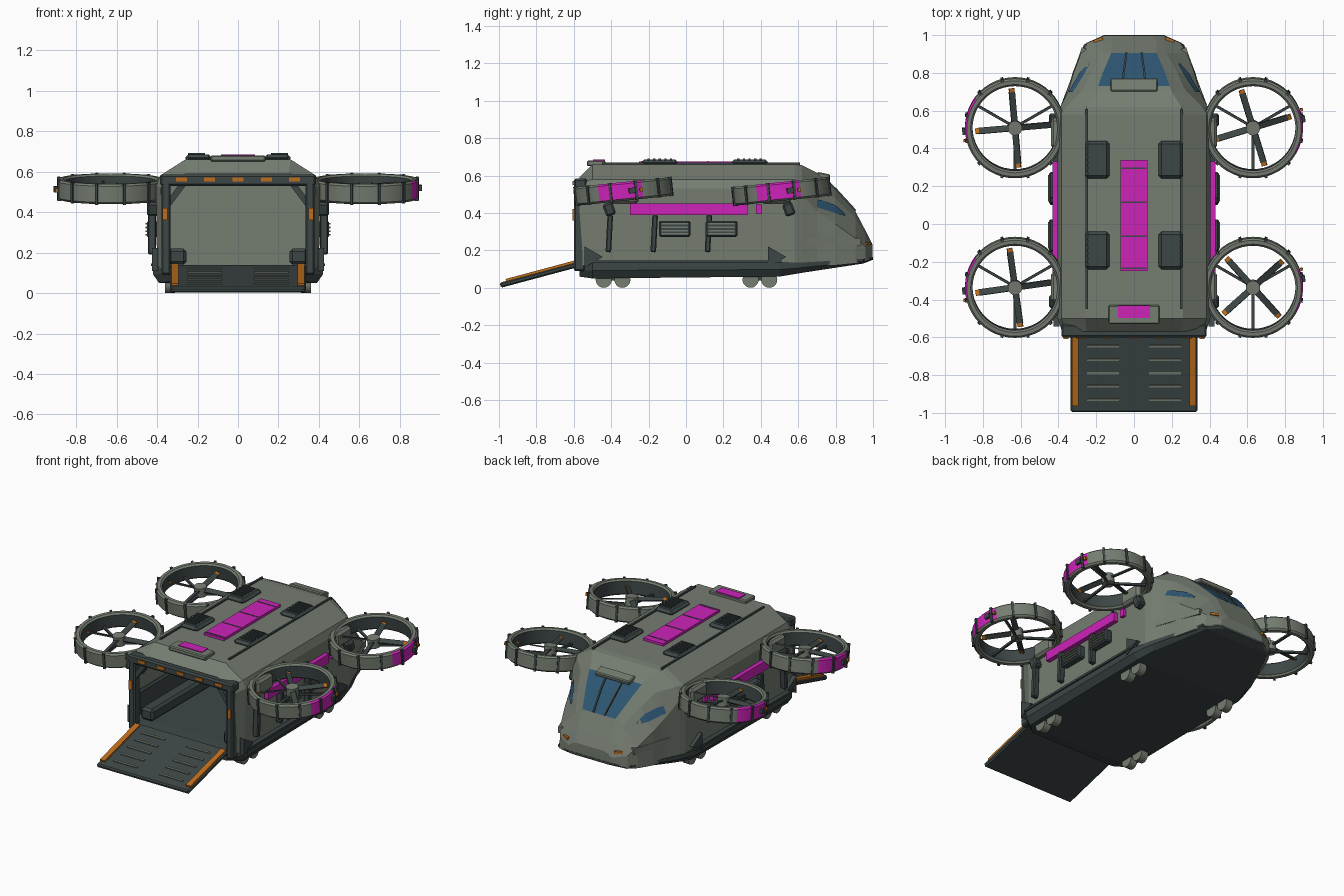
import bpy, bmesh, math
from math import radians, sin, cos, pi
from mathutils import Matrix, Vector, Euler

cube = bpy.data.objects.get("Cube")
if cube:
    bpy.data.objects.remove(cube)

# Colours
HULL, DARK, PINK, ORANGE, GLASS = range(5)
mats = []
for name, rgb in (("hull_grey", (117, 125, 113)), ("dark_slate", (61, 70, 70)), ("magenta", (205, 35, 185)),
                  ("orange", (190, 110, 28)), ("blue_glass", (46, 86, 115))):
    lin = [((c / 255 + 0.055) / 1.055) ** 2.4 for c in rgb] + [1]
    m = bpy.data.materials.new(name)
    m.use_nodes = True
    m.diffuse_color = lin
    m.node_tree.nodes["Principled BSDF"].inputs["Base Color"].default_value = lin
    mats.append(m)


def paint(verts, mat):
    for f in {f for v in verts for f in v.link_faces}:
        f.material_index = mat


def box(bm, mat, loc, size, rot=(0, 0, 0), bevel=0, base=Matrix()):
    mx = base @ Matrix.LocRotScale(Vector(loc), Euler([radians(a) for a in rot]), Vector(size))
    vs = bmesh.ops.create_cube(bm, size=1, matrix=mx)["verts"]
    paint(vs, mat)
    if bevel:
        edges = list({e for v in vs for e in v.link_edges})
        bmesh.ops.bevel(bm, geom=edges, offset=bevel, segments=1, affect='EDGES', material=mat)


def beam(bm, mat, p, q, w, h, base=Matrix()):
    p, q = Vector(p), Vector(q)
    rot = (q - p).to_track_quat('Y', 'Z')
    mx = base @ Matrix.LocRotScale((p + q) / 2, rot, Vector((w, (q - p).length, h)))
    paint(bmesh.ops.create_cube(bm, size=1, matrix=mx)["verts"], mat)


def drum(bm, mat, loc, r, depth, rot=(0, 0, 0), base=Matrix(), seg=20):
    mx = base @ Matrix.LocRotScale(Vector(loc), Euler([radians(a) for a in rot]), None)
    paint(bmesh.ops.create_cone(bm, cap_ends=True, segments=seg, radius1=r, radius2=r,
                                depth=depth, matrix=mx)["verts"], mat)


def loft(bm, stations, rule, caps=(True, True)):
    """Skin mirrored half sections (y, [(x, z), ...]); rule(y, strip) picks the colour."""
    rings = []
    for y, half in stations:
        pts = half + [(-x, z) for x, z in reversed(half)]
        rings.append([bm.verts.new((x, y, z)) for x, z in pts])
    n = len(rings[0])
    for i in range(len(rings) - 1):
        y = (stations[i][0] + stations[i + 1][0]) / 2
        for k in range(n):
            a, b = rings[i], rings[i + 1]
            f = bm.faces.new((a[k], a[(k + 1) % n], b[(k + 1) % n], b[k]))
            f.material_index = rule(y, k)
    for cap, ring in zip(caps, (rings[0], rings[-1])):
        if cap:
            bm.faces.new(ring).material_index = rule(stations[0][0], 0)


def finish(name, bm, mirror=False, smooth=False):
    bmesh.ops.recalc_face_normals(bm, faces=bm.faces)
    me = bpy.data.meshes.new(name)
    bm.to_mesh(me)
    bm.free()
    for m in mats:
        me.materials.append(m)
    if smooth:
        me.shade_smooth()
        me.set_sharp_from_angle(angle=radians(32))
    ob = bpy.data.objects.new(name, me)
    bpy.context.scene.collection.objects.link(ob)
    if mirror:
        ob.modifiers.new("Mirror", 'MIRROR')
    return ob


# Hull shell, open at the loading end, with the windshield in its roof strip
hull = [(-.57, [(.37, .12), (.38, .52), (.36, .56), (.25, .59)]),
        (-.50, [(.40, .12), (.405, .53), (.385, .58), (.26, .66)]),
        (.58, [(.40, .12), (.405, .53), (.385, .58), (.26, .66)]),
        (.62, [(.385, .12), (.39, .50), (.36, .575), (.25, .655)]),
        (.70, [(.355, .12), (.35, .41), (.28, .55), (.20, .615)]),
        (.73, [(.345, .12), (.34, .39), (.26, .53), (.19, .59)]),
        (.80, [(.325, .12), (.32, .34), (.23, .475), (.165, .525)]),
        (.905, [(.285, .13), (.28, .265), (.17, .375), (.12, .41)]),
        (.96, [(.25, .14), (.245, .22), (.16, .28), (.12, .305)]),
        (.998, [(.16, .155), (.155, .20), (.13, .22), (.10, .23)])]
bm = bmesh.new()
loft(bm, hull, lambda y, k: GLASS if k == 3 and .73 < y < .905 else HULL, (False, True))
finish("hull_shell", bm)

# Keel under the whole craft
bm = bmesh.new()
keel = [(-.57, .34, .06, .13), (-.50, .42, .05, .135), (.50, .42, .06, .135), (.62, .39, .08, .135),
        (.95, .265, .13, .155), (1, .16, .15, .165)]
loft(bm, [(y, [(w - .03, lo), (w, (lo + hi) / 2), (w, hi)]) for y, w, lo, hi in keel], lambda y, k: DARK)
finish("keel", bm)

# Cabin interior
bm = bmesh.new()
inner = [(x * .99, z) for x, z in hull[1][1]]
loft(bm, [(.50, inner), (.52, inner)], lambda y, k: HULL)
finish("bulkhead", bm)
bm = bmesh.new()
box(bm, DARK, (.30, -.05, .18), (.09, .95, .08), bevel=.015)
box(bm, DARK, (.365, -.05, .24), (.03, .95, .16), bevel=.01)
finish("bench", bm, mirror=True)

# Loading doorway frame
bm = bmesh.new()
box(bm, DARK, (0, -.565, .557), (.77, .07, .055), bevel=.01)
for s in (1, -1):
    box(bm, DARK, (s * .355, -.57, .32), (.045, .06, .46), bevel=.008)
    box(bm, ORANGE, (s * .36, -.602, .39), (.025, .012, .06))
    beam(bm, DARK, (s * .345, -.57, .44), (s * .27, -.57, .54), .04, .03)
for i in range(-2, 3):
    box(bm, ORANGE, (i * .14, -.602, .56), (.055, .01, .02))
finish("doorway_frame", bm)

# Ramp, built flat with its hinge at the origin and then tilted
bm = bmesh.new()
tilt = Matrix.Translation((0, -.575, .14)) @ Matrix.Rotation(radians(15), 4, 'X')
box(bm, DARK, (0, -.218, -.014), (.67, .437, .028), bevel=.008, base=tilt)
for s in (1, -1):
    box(bm, ORANGE, (s * .312, -.21, .003), (.035, .38, .016), base=tilt)
    for i in range(5):
        box(bm, HULL, (s * .165, -.075 - i * .073, .001), (.17, .012, .01), base=tilt)
finish("loading_ramp", bm)

# Roof fittings
bm = bmesh.new()
box(bm, PINK, (0, .045, .668), (.145, .59, .016))
for y in (.295, .115, -.065, -.235):
    box(bm, DARK, (0, y, .674), (.13, .008, .008))
finish("roof_stripe", bm)
bm = bmesh.new()
box(bm, HULL, (0, -.48, .665), (.27, .10, .03), bevel=.006)
box(bm, PINK, (0, -.465, .681), (.17, .065, .008))
finish("roof_hatch", bm)
bm = bmesh.new()
for y in (.34, -.14):
    box(bm, DARK, (.195, y, .667), (.13, .20, .036), bevel=.016)
    for i in range(5):
        box(bm, DARK, (.205, y - .06 + i * .03, .686), (.085, .012, .012))
finish("roof_vent", bm, mirror=True)
bm = bmesh.new()
box(bm, DARK, (.25, .08, .662), (.012, 1.06, .014))
finish("roof_rail", bm, mirror=True)

# Cockpit details
bm = bmesh.new()
box(bm, HULL, (0, .735, .598), (.25, .07, .03), rot=(-12, 0, 0), bevel=.006)
finish("windshield_brow", bm)
bm = bmesh.new()
for a, b in (((.06, .73, .592), (.055, .80, .527)), ((.055, .80, .527), (.04, .905, .412))):
    beam(bm, DARK, a, b, .01, .012)
finish("windshield_bar", bm, mirror=True)


def shoulder(y, t):
    """Point just outside the sloping shoulder strip of the nose."""
    for (y0, a), (y1, b) in zip(hull, hull[1:]):
        if y0 <= y <= y1:
            u = (y - y0) / (y1 - y0)
            lo, hi = (Vector(a[k]).lerp(Vector(b[k]), u) for k in (1, 2))
            p = lo.lerp(hi, t)
            return (p.x + .005, y, p.y + .004)


bm = bmesh.new()
low = [bm.verts.new(shoulder(y, t)) for y, t in ((.70, .12), (.73, .2), (.80, .4), (.85, .62))]
top = [bm.verts.new(shoulder(y, t)) for y, t in ((.70, .42), (.73, .52), (.80, .72), (.85, .72))]
for i in range(3):
    bm.faces.new((low[i], low[i + 1], top[i + 1], top[i])).material_index = GLASS
finish("side_window", bm, mirror=True)
bm = bmesh.new()
beam(bm, HULL, (.362, .64, .25), (.262, .93, .245), .03, .04)
box(bm, ORANGE, (.19, .972, .235), (.05, .02, .015), rot=(0, 0, -25))
finish("nose_trim", bm, mirror=True)

# Side wall fittings
bm = bmesh.new()
box(bm, PINK, (.415, .015, .42), (.035, .63, .06))
box(bm, PINK, (.41, .39, .42), (.025, .03, .05))
finish("side_stripe", bm, mirror=True)
bm = bmesh.new()
for y in (-.17, .12, -.41):
    box(bm, DARK, (.425, y, .29), (.04, .03, .20), rot=(-3, 0, 0), bevel=.006)
for y in (-.41, .55):
    box(bm, DARK, (.42, y, .42), (.06, .055, .07), rot=(20, 0, 0), bevel=.01)
for y in (-.51, .47):
    drum(bm, DARK, (.41, y, .165), .065, .03, rot=(0, 90, 0), seg=3)
box(bm, DARK, (.415, 0, .14), (.03, 1.02, .014))
finish("side_rib", bm, mirror=True)
bm = bmesh.new()
for y in (-.06, .19):
    box(bm, DARK, (.425, y, .315), (.05, .17, .085), bevel=.008)
    for i in range(4):
        box(bm, HULL, (.452, y, .288 + i * .018), (.008, .14, .008))
finish("side_vent", bm, mirror=True)
bm = bmesh.new()
for y in (-.335, .48):
    box(bm, HULL, (.415, y, .50), (.05, .16, .10), bevel=.015)
finish("rotor_bracket", bm, mirror=True)

# Wheels in pairs
bm = bmesh.new()
for y in (-.44, -.34, .345, .445):
    drum(bm, HULL, (.335, y, .043), .043, .05, rot=(0, 90, 0))
    box(bm, DARK, (.335, y, .07), (.02, .03, .06))
for y in (-.39, .395):
    box(bm, DARK, (.335, y, .05), (.022, .11, .022))
finish("wheels", bm, mirror=True, smooth=True)

# Ducted rotors
SEG = 48
section = [(.265, -.04), (.265, .04), (.255, .05), (.235, .05), (.225, .04), (.225, -.04), (.235, -.05), (.255, -.05)]


def rotor(label, x, y, spin, patch):
    base = Matrix.Translation((x, y, .515)) @ Matrix.Rotation(radians(6), 4, 'X')
    bm = bmesh.new()
    rings = [[bm.verts.new(base @ Vector((r * cos(a), r * sin(a), z))) for r, z in section]
             for a in (2 * pi * i / SEG for i in range(SEG))]
    for i in range(SEG):
        a, b = rings[i], rings[(i + 1) % SEG]
        off = ((i + .5) * 360 / SEG - patch + 180) % 360 - 180
        for k in range(8):
            f = bm.faces.new((a[k], a[(k + 1) % 8], b[(k + 1) % 8], b[k]))
            f.material_index = PINK if k in (0, 1) and abs(off) < 28 else DARK if k == 4 else HULL
    for i in range(12):
        turn = base @ Matrix.Rotation(radians(i * 30 + 15), 4, 'Z')
        box(bm, DARK, (.262, 0, 0), (.02, .014, .104), base=turn)
    outer = base @ Matrix.Rotation(radians(patch + 14), 4, 'Z')
    box(bm, DARK, (.27, 0, 0), (.02, .035, .03), base=outer)
    box(bm, ORANGE, (.27, .05, 0), (.014, .015, .02), base=outer)
    finish(label + "_duct", bm, smooth=True)

    bm = bmesh.new()
    drum(bm, HULL, (0, 0, 0), .038, .06, base=base)
    for a in (30, 150, 270):
        beam(bm, DARK, (0, 0, -.025), (.23 * cos(radians(a)), .23 * sin(radians(a)), -.025), .014, .014, base)
    for i in range(4):
        turn = base @ Matrix.Rotation(radians(spin + 90 * i), 4, 'Z')
        box(bm, DARK, (.112, 0, .01), (.16, .034, .008), rot=(22, 0, 0), base=turn)
        box(bm, ORANGE, (.201, 0, .01), (.02, .03, .009), rot=(22, 0, 0), base=turn)
    finish(label + "_blades", bm, smooth=True)


rotor("nose_left_rotor", .63, .51, 17, -4)
rotor("nose_right_rotor", -.63, .51, 5, 170)
rotor("ramp_left_rotor", .63, -.335, 42, -4)
rotor("ramp_right_rotor", -.63, -.335, 8, 170)
